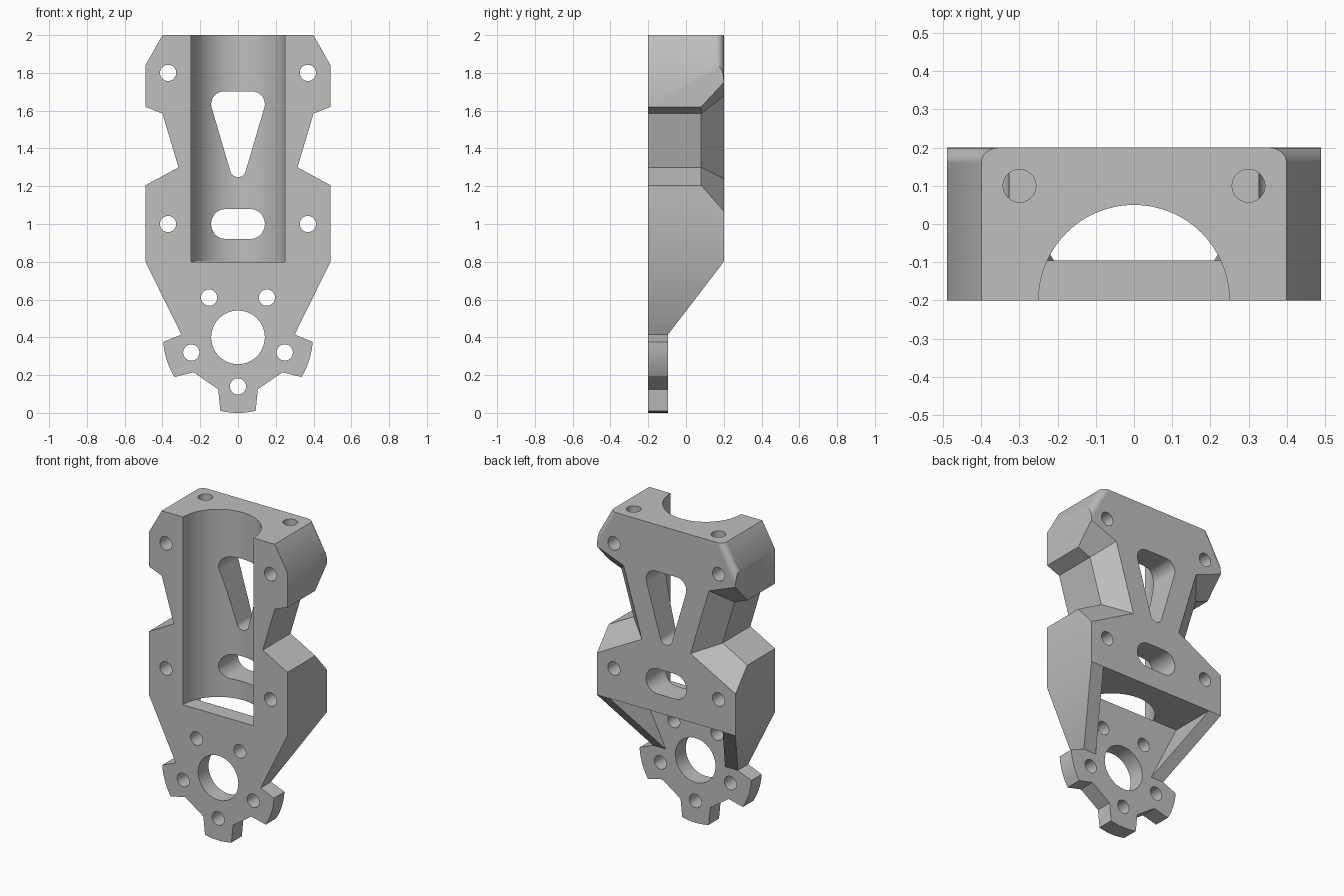
import bpy, bmesh
from math import sin, cos, radians, atan2, degrees
from mathutils import Vector

old = bpy.data.objects.get("Cube")
if old:
    bpy.data.objects.remove(old, do_unlink=True)

FRONT, BACK, PLATE = -0.2, 0.2, -0.095   # depths along y
HUB = (0, 0.4)                           # centre of the hub ring

grey = bpy.data.materials.new("plain grey")
grey.use_nodes = True
grey.diffuse_color = (0.52, 0.52, 0.52, 1)
grey.node_tree.nodes["Principled BSDF"].inputs["Base Color"].default_value = grey.diffuse_color


def arc(centre, r, start, end, n=10):
    return [(centre[0] + r * cos(radians(start + (end - start) * i / n)),
             centre[1] + r * sin(radians(start + (end - start) * i / n))) for i in range(n + 1)]


def loft(name, rings):
    """Solid through equal-length rings of 3D points."""
    bm = bmesh.new()
    vs = [[bm.verts.new(p) for p in ring] for ring in rings]
    n = len(vs[0])
    bm.faces.new(vs[0])
    bm.faces.new(vs[-1])
    for a, b in zip(vs, vs[1:]):
        for i in range(n):
            j = (i + 1) % n
            bm.faces.new((a[i], a[j], b[j], b[i]))
    bmesh.ops.recalc_face_normals(bm, faces=bm.faces)
    me = bpy.data.meshes.new(name)
    bm.to_mesh(me)
    bm.free()
    me.materials.append(grey)
    ob = bpy.data.objects.new(name, me)
    bpy.context.collection.objects.link(ob)
    return ob


def prism(name, points, axis, a, b):
    """Extrude 2D points along the given axis from a to b."""
    def place(p, t):
        return {"x": (t, p[0], p[1]), "y": (p[0], t, p[1]), "z": (p[0], p[1], t)}[axis]
    return loft(name, [[place(p, t) for p in points] for t in (a, b)])


def mirrored(points):
    return points + [(-x, z) for x, z in reversed(points) if abs(x) > 1e-5]


# bracket body: half outline from top to bottom, mirrored
half = [(0.4, 2), (0.49, 1.84), (0.49, 0.8), (0.3, 0.415)]
half += arc(HUB, 0.396, -3.5, -32, 6)
half += [(0.235, 0.215), (0.105, 0.125)]
half += arc(HUB, 0.4, -76.5, -90, 4)
body = prism("bracket_body", mirrored(half), "y", FRONT, BACK)

# rounded back edges of the top corners
bm = bmesh.new()
bm.from_mesh(body.data)
edges = [e for e in bm.edges
         if all(v.co.y > 0.19 and v.co.z > 1.8 for v in e.verts)
         and abs(e.verts[0].co.z - e.verts[1].co.z) > 0.1]
bmesh.ops.bevel(bm, geom=edges, offset=0.04, segments=6, profile=0.5, affect='EDGES')
bm.to_mesh(body.data)
bm.free()


def cut(tool):
    tool.hide_render = True
    mod = body.modifiers.new("cut", 'BOOLEAN')
    mod.operation, mod.solver, mod.object = 'DIFFERENCE', 'EXACT', tool
    bpy.context.view_layer.objects.active = body
    bpy.ops.object.modifier_apply(modifier=mod.name)
    bpy.data.objects.remove(tool, do_unlink=True)


def through(points):
    cut(prism("cutter", points, "y", -0.4, 0.4))


def circle(x, z, r, n=32):
    return arc((x, z), r, 0, 360, n)[:-1]


# side notches, flaring out toward the back
inner = [(0.7, 1.702), (0.4, 1.585), (0.315, 1.3), (0.7, 1.091)]
outer = [(0.7, 1.831), (0.302, 1.676), (0.172, 1.24), (0.7, 0.954)]
flare = [Vector(a).lerp(Vector(b), 1.5) for a, b in zip(inner, outer)]
for s in (1, -1):
    cut(loft("notch_cutter", [[(s * p[0], y, p[1]) for p in ring]
                              for ring, y in ((inner, -0.3), (inner, 0.08), (flare, 0.26))]))

# sloped back of the lower gussets
cut(prism("slope_cutter", [(0.3, 0.9305), (PLATE, 0.415), (PLATE, -0.1), (0.3, -0.1)],
          "x", -0.7, 0.7))

# pocket between the gussets
cut(prism("pocket_cutter", mirrored([(0.4, 0.801), (0.21, 0.415), (0.21, 0.35)]),
          "y", PLATE, 0.4))

# half-round channel
cut(prism("channel_cutter", circle(0, FRONT, 0.25, 64), "z", 0.8, 2.1))

# tapered window: hull of three circles
tilt = degrees(atan2(-0.285, 0.96))
through(arc((0.075, 1.635), 0.067, tilt, 90) + arc((-0.075, 1.635), 0.067, 90, 180 - tilt)
        + arc((0, 1.29), 0.042, 180 - tilt, 360 + tilt))

# rounded slot
through(arc((0.063, 1), 0.08, -90, 90) + arc((-0.063, 1), 0.08, 90, 270))

# hub bore and the ring of five hub holes
through(circle(*HUB, 0.142, 48))
for i in range(5):
    a = radians(-90 + 72 * i)
    through(circle(HUB[0] + 0.26 * cos(a), HUB[1] + 0.26 * sin(a), 0.043))

# flange bolt holes and blind holes in the top
for s in (1, -1):
    for z in (1.8, 1.0):
        through(circle(s * 0.37, z, 0.043))
    cut(prism("top_hole_cutter", circle(s * 0.3, 0.1, 0.043), "z", 1.8, 2.1))

# smooth curved faces, keep edges sharp
bpy.ops.object.select_all(action='DESELECT')
body.select_set(True)
bpy.context.view_layer.objects.active = body
bpy.ops.object.shade_smooth_by_angle(angle=radians(30))
weighted = body.modifiers.new("even_normals", 'WEIGHTED_NORMAL')
weighted.keep_sharp = True
